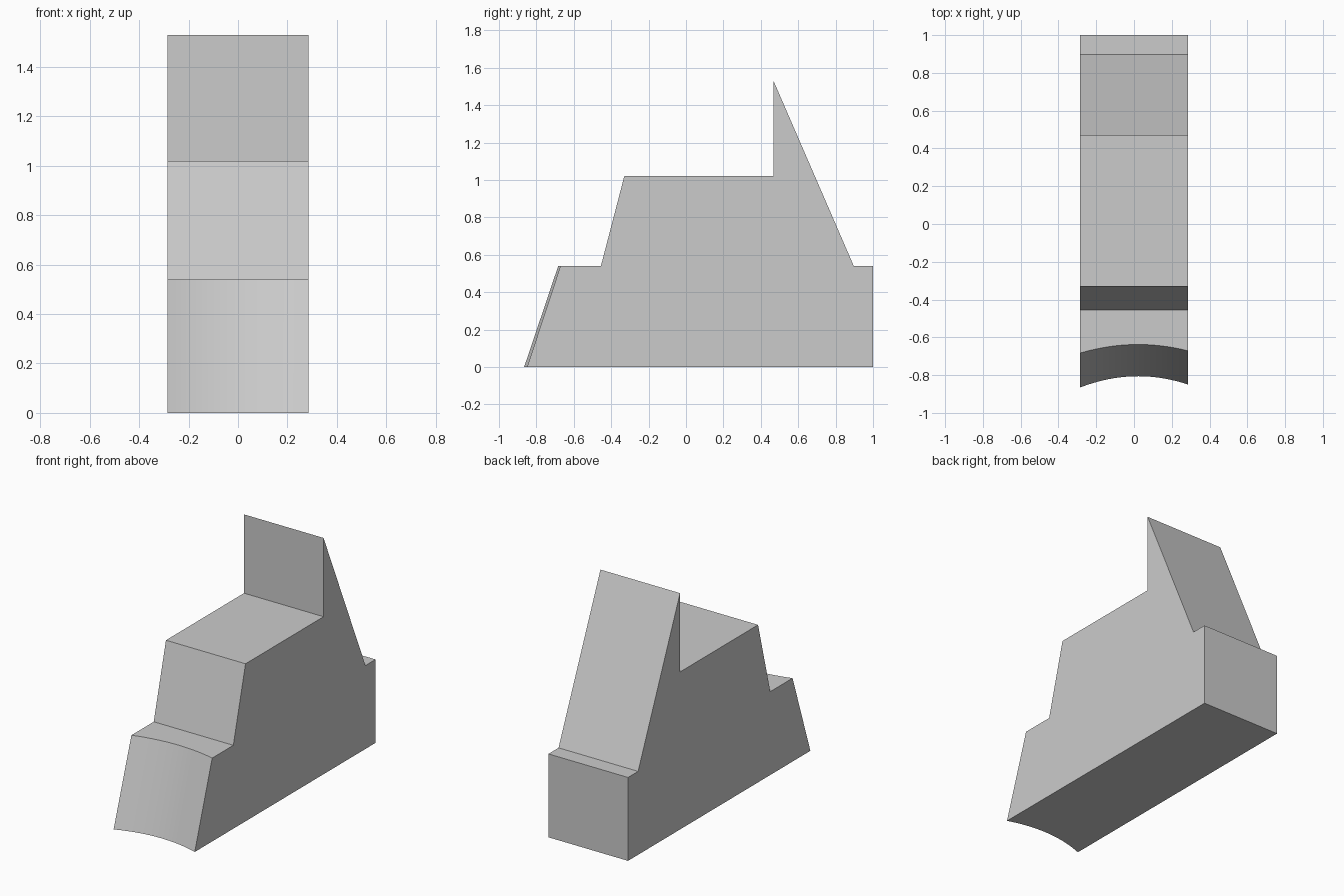
import bpy
import bmesh
import math

HALF_WIDTH = 0.285
STEP_Z = 0.54
ARC_STEPS = 24

cube = bpy.data.objects.get("Cube")
if cube:
    bpy.data.objects.remove(cube, do_unlink=True)

grey = bpy.data.materials.new("plain grey")
grey.use_nodes = True
grey.diffuse_color = (0.6, 0.6, 0.6, 1)
grey.node_tree.nodes["Principled BSDF"].inputs["Base Color"].default_value = grey.diffuse_color


def solid(name, ring_a, ring_b):
    """Closed solid joining two matching outlines."""
    bm = bmesh.new()
    a = [bm.verts.new(p) for p in ring_a]
    b = [bm.verts.new(p) for p in ring_b]
    bm.faces.new(a)
    bm.faces.new(b)
    for i in range(len(a)):
        j = (i + 1) % len(a)
        bm.faces.new((a[i], a[j], b[j], b[i]))
    bmesh.ops.recalc_face_normals(bm, faces=bm.faces[:])
    mesh = bpy.data.meshes.new(name)
    bm.to_mesh(mesh)
    bm.free()
    mesh.materials.append(grey)
    obj = bpy.data.objects.new(name, mesh)
    bpy.context.collection.objects.link(obj)
    bpy.ops.object.select_all(action="DESELECT")
    obj.select_set(True)
    bpy.context.view_layer.objects.active = obj
    bpy.ops.object.shade_smooth_by_angle(angle=math.radians(20))
    return obj


def base_outline(z, middle_y, bend):
    """Plan outline with a hollow curved front edge and a straight back."""
    ring = []
    for i in range(ARC_STEPS + 1):
        x = HALF_WIDTH * (2 * i / ARC_STEPS - 1)
        ring.append((x, middle_y - bend * (x - 0.022) ** 2, z))
    return ring + [(HALF_WIDTH, 1, z), (-HALF_WIDTH, 1, z)]


# Base block with the sloping, hollowed front
solid("base_block",
      base_outline(0, -0.806, 0.63),
      base_outline(STEP_Z, -0.638, 0.48))

# Raised body and pointed rear fin, extruded across the width
profile = [(-0.455, STEP_Z), (-0.33, 1.02), (0.468, 1.02),
           (0.468, 1.53), (0.897, STEP_Z)]
solid("upper_body",
      [(-HALF_WIDTH, y, z) for y, z in profile],
      [(HALF_WIDTH, y, z) for y, z in profile])
